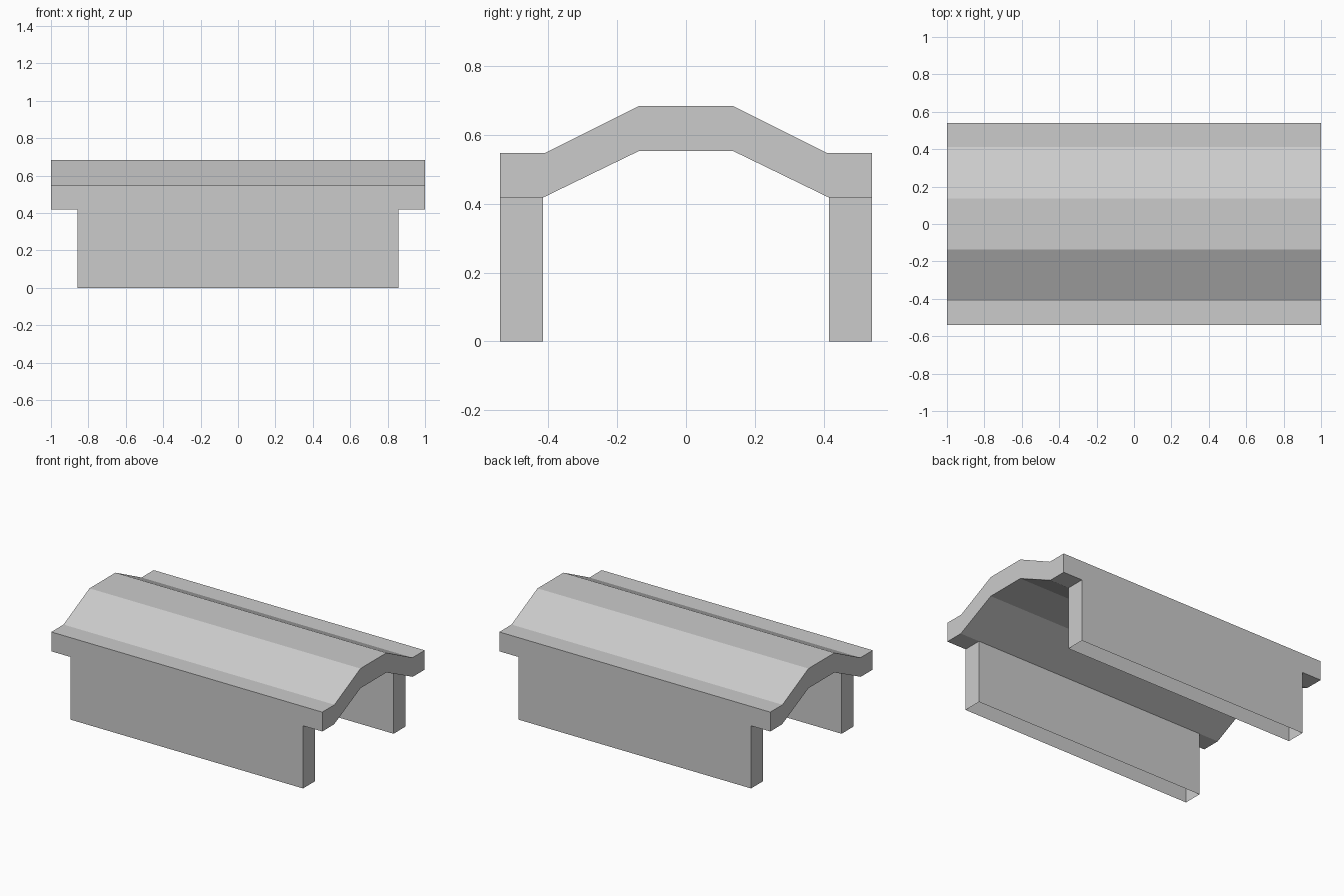
import bpy
import bmesh

default = bpy.data.objects.get("Cube")
if default:
    bpy.data.objects.remove(default, do_unlink=True)

# One plain grey for everything
grey = bpy.data.materials.new("light_grey")
grey.use_nodes = True
colour = (0.6, 0.6, 0.6, 1.0)
grey.diffuse_color = colour
grey.node_tree.nodes["Principled BSDF"].inputs["Base Color"].default_value = colour


def extrude_along_x(name, profile, half_length, capped_faces=lambda face: True):
    """Extrude a (y, z) profile along x, keeping only the faces that pass the rule."""
    bm = bmesh.new()
    base = bm.faces.new([bm.verts.new((-half_length, y, z)) for y, z in profile])
    result = bmesh.ops.extrude_face_region(bm, geom=[base], use_keep_orig=True)
    moved = [v for v in result["geom"] if isinstance(v, bmesh.types.BMVert)]
    bmesh.ops.translate(bm, verts=moved, vec=(2 * half_length, 0, 0))
    bmesh.ops.recalc_face_normals(bm, faces=bm.faces)
    unwanted = [f for f in bm.faces if not capped_faces(f)]
    bmesh.ops.delete(bm, geom=unwanted, context="FACES")
    mesh = bpy.data.meshes.new(name)
    bm.to_mesh(mesh)
    bm.free()
    mesh.materials.append(grey)
    obj = bpy.data.objects.new(name, mesh)
    bpy.context.collection.objects.link(obj)
    return obj


# Heights and depths shared by the parts
outer, inner, ridge = 0.54, 0.415, 0.137
leg_top = 0.418

# Bent roof slab: half profiles from the outer edge inwards, mirrored across y
upper = [(outer, 0.547), (inner - 0.004, 0.547), (ridge, 0.684)]
lower = [(outer, leg_top), (inner, leg_top), (ridge, 0.553)]
top_line = upper + [(-y, z) for y, z in reversed(upper)]
under_line = [(-y, z) for y, z in lower] + lower[::-1]
extrude_along_x("roof", top_line + under_line, 1.0)

# Side walls: hollow shells, open at the foot and where they meet the roof
for name, side in (("front_wall", -1), ("back_wall", 1)):
    section = [(side * inner, 0), (side * outer, 0),
               (side * outer, leg_top), (side * inner, leg_top)]
    extrude_along_x(name, section, 0.858, lambda f: abs(f.normal.z) < 0.5)
